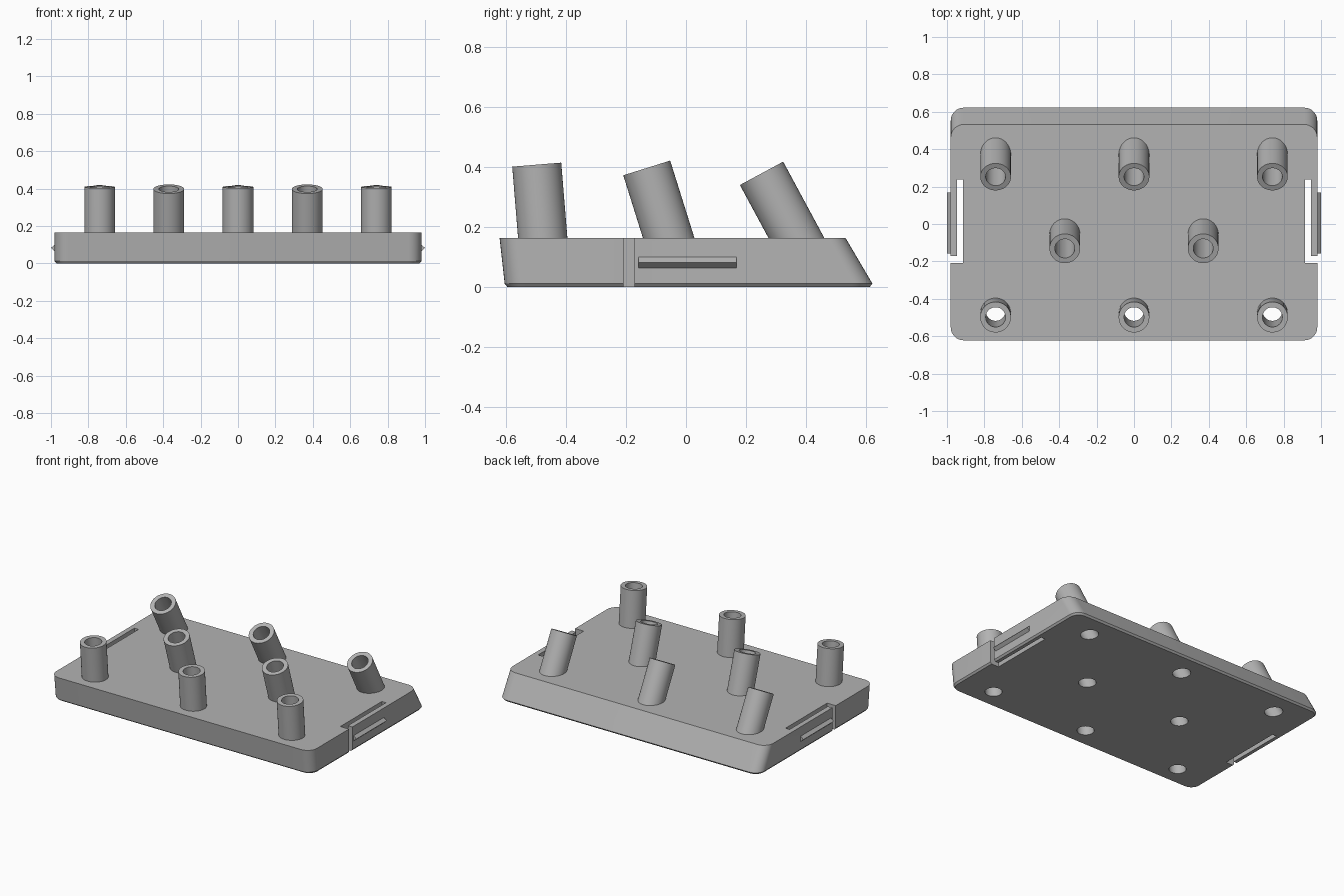
import bpy, bmesh, math
from mathutils import Vector

cube = bpy.data.objects.get("Cube")
if cube:
    bpy.data.objects.remove(cube, do_unlink=True)

TOP = 0.165       # height of the tray top
OUTER, BORE = 0.082, 0.053
SEGS = 48

grey = bpy.data.materials.new("light grey plastic")
grey.use_nodes = True
colour = (0.45, 0.45, 0.45, 1)
grey.diffuse_color = colour
grey.node_tree.nodes["Principled BSDF"].inputs["Base Color"].default_value = colour


def skin(name, rings, closed=False):
    """Mesh from a stack of equal rings, capped unless it loops back on itself."""
    bm = bmesh.new()
    loops = [[bm.verts.new(p) for p in ring] for ring in rings]
    pairs = list(zip(loops, loops[1:]))
    if closed:
        pairs.append((loops[-1], loops[0]))
    else:
        bm.faces.new(loops[0])
        bm.faces.new(loops[-1])
    for a, b in pairs:
        for i in range(len(a)):
            j = (i + 1) % len(a)
            bm.faces.new((a[i], a[j], b[j], b[i]))
    bmesh.ops.recalc_face_normals(bm, faces=bm.faces)
    mesh = bpy.data.meshes.new(name)
    bm.to_mesh(mesh)
    bm.free()
    mesh.materials.append(grey)
    obj = bpy.data.objects.new(name, mesh)
    bpy.context.collection.objects.link(obj)
    return obj


def smooth(obj):
    bpy.ops.object.select_all(action='DESELECT')
    obj.select_set(True)
    bpy.context.view_layer.objects.active = obj
    bpy.ops.object.shade_smooth_by_angle(angle=math.radians(30))


def rounded_rect(half_x, y0, y1, z, r, steps=8):
    pts = []
    corners = [(half_x - r, y1 - r), (r - half_x, y1 - r),
               (r - half_x, y0 + r), (half_x - r, y0 + r)]
    for q, (cx, cy) in enumerate(corners):
        for s in range(steps + 1):
            a = math.pi / 2 * (q + s / steps)
            pts.append((cx + r * math.cos(a), cy + r * math.sin(a), z))
    return pts


def box(name, x0, x1, y0, y1, z0, z1):
    return skin(name, [[(x0, y0, z), (x1, y0, z), (x1, y1, z), (x0, y1, z)]
                       for z in (z0, z1)])


def tilted_ring(centre, axis, radius, flat_z=None):
    """Circle across the axis; with flat_z it is slid along the axis to that height."""
    side = Vector((1, 0, 0))
    up = axis.cross(side)
    pts = []
    for i in range(SEGS):
        a = 2 * math.pi * i / SEGS
        p = centre + radius * (math.cos(a) * side + math.sin(a) * up)
        if flat_z is not None:
            p += axis * ((flat_z - p.z) / axis.z)
        pts.append(p)
    return pts


# Tray with slanted front and back and a chamfered bottom edge
tray = skin("tray", [rounded_rect(0.97, -0.595, 0.612, 0, 0.06),
                     rounded_rect(0.98, -0.605, 0.622, 0.012, 0.07),
                     rounded_rect(0.98, -0.622, 0.532, TOP, 0.07)])
cutters = []

# Tilted tubes: x positions, base y, top y, top z
rows = [("front", (-0.74, 0, 0.74), -0.478, -0.498, 0.409),
        ("middle", (-0.37, 0.37), -0.058, -0.131, 0.398),
        ("back", (-0.74, 0, 0.74), 0.368, 0.252, 0.380)]
for row, xs, base_y, top_y, top_z in rows:
    for n, x in enumerate(xs):
        base, tip = Vector((x, base_y, TOP)), Vector((x, top_y, top_z))
        axis = (tip - base).normalized()
        tube = skin(f"{row}_tube_{n + 1}",
                    [tilted_ring(base, axis, OUTER, TOP), tilted_ring(tip, axis, OUTER),
                     tilted_ring(tip, axis, BORE), tilted_ring(base, axis, BORE, TOP)],
                    closed=True)
        smooth(tube)
        cutters.append(skin("bore_cutter", [tilted_ring(base, axis, BORE, z)
                                            for z in (-0.05, TOP + 0.05)]))

# Side clips: an L-shaped slot frees an arm, which carries a pointed ridge
for side, s in (("left", 1), ("right", -1)):
    slot = [(0.915, -0.208), (1.05, -0.208), (1.05, -0.172),
            (0.946, -0.172), (0.946, 0.238), (0.915, 0.238)]
    cutters.append(skin("slot_cutter", [[(s * x, y, z) for x, y in slot]
                                        for z in (-0.05, TOP + 0.05)]))
    ridge = [(0.975, 0.062), (0.98, 0.065), (1.0, 0.083), (0.98, 0.101), (0.975, 0.104)]
    skin(f"{side}_clip_ridge", [[(s * x, y, z) for x, z in ridge]
                                for y in (-0.158, 0.168)])

# Cut the bores and slots through the tray
bpy.context.view_layer.objects.active = tray
for cutter in cutters:
    mod = tray.modifiers.new("cut", 'BOOLEAN')
    mod.operation = 'DIFFERENCE'
    mod.solver = 'EXACT'
    mod.object = cutter
    bpy.ops.object.modifier_apply(modifier=mod.name)
    bpy.data.objects.remove(cutter, do_unlink=True)
smooth(tray)
